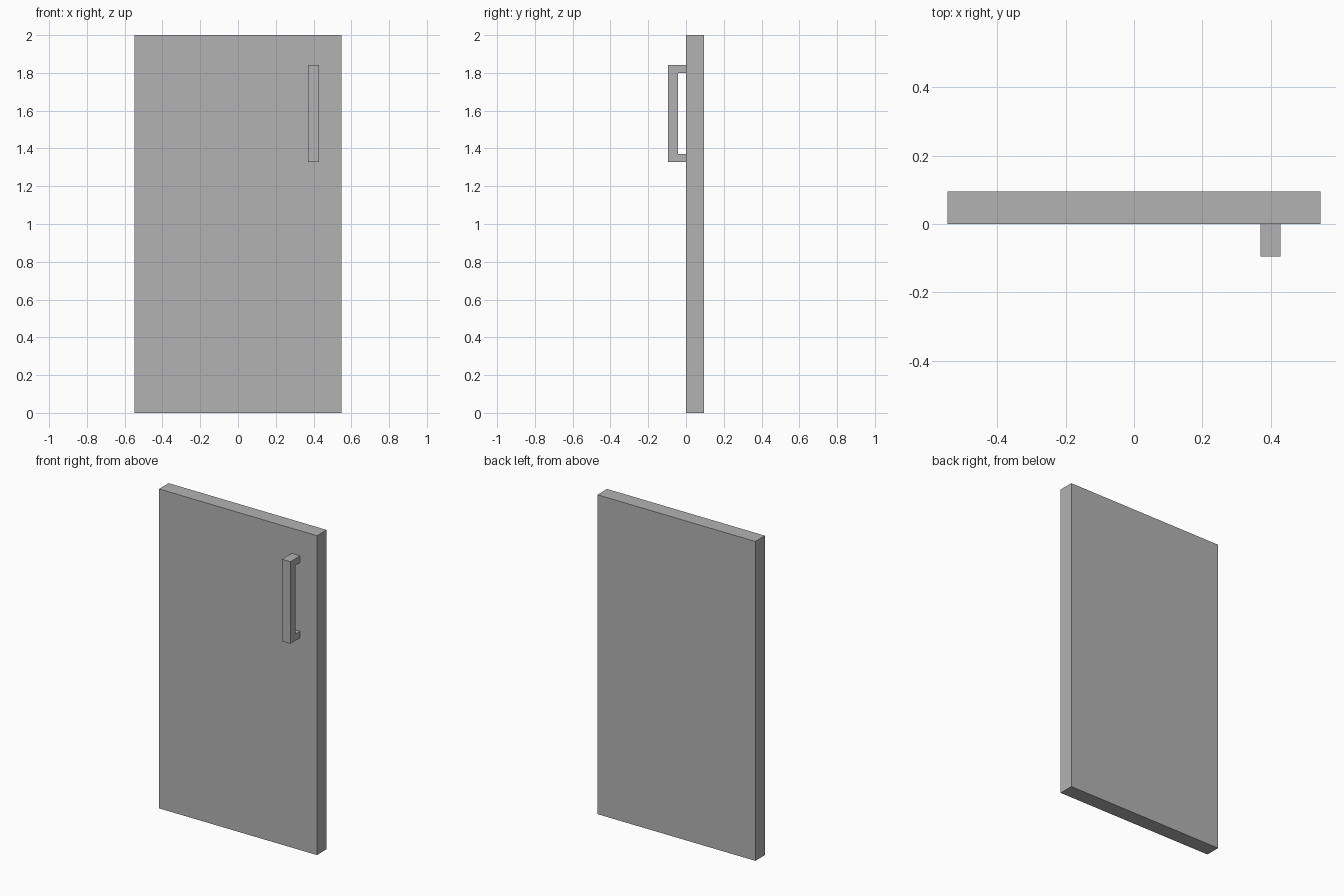
import bpy
import bmesh

cube = bpy.data.objects.get("Cube")
if cube:
    bpy.data.objects.remove(cube, do_unlink=True)

grey = bpy.data.materials.new("plain_grey")
grey.use_nodes = True
grey.diffuse_color = (0.45, 0.45, 0.45, 1)
grey.node_tree.nodes["Principled BSDF"].inputs["Base Color"].default_value = (0.45, 0.45, 0.45, 1)


def extruded_part(name, profile, x_min, x_max):
    """Extrude a closed (y, z) profile along x."""
    bm = bmesh.new()
    face = bm.faces.new([bm.verts.new((x_min, y, z)) for y, z in profile])
    result = bmesh.ops.extrude_face_region(bm, geom=[face])
    moved = [v for v in result["geom"] if isinstance(v, bmesh.types.BMVert)]
    bmesh.ops.translate(bm, verts=moved, vec=(x_max - x_min, 0, 0))
    bmesh.ops.recalc_face_normals(bm, faces=bm.faces)
    mesh = bpy.data.meshes.new(name)
    bm.to_mesh(mesh)
    bm.free()
    mesh.materials.append(grey)
    obj = bpy.data.objects.new(name, mesh)
    bpy.context.collection.objects.link(obj)
    return obj


# Flat door panel
depth = 0.095
extruded_part("door_panel", [(0, 0), (depth, 0), (depth, 2), (0, 2)], -0.547, 0.547)

# Square bracket handle, open towards the panel
low, high, leg, grip = 1.328, 1.842, 0.042, -0.042
extruded_part("handle", [
    (0, low), (-depth, low), (-depth, high), (0, high),
    (0, high - leg), (grip, high - leg), (grip, low + leg), (0, low + leg),
], 0.371, 0.429)
